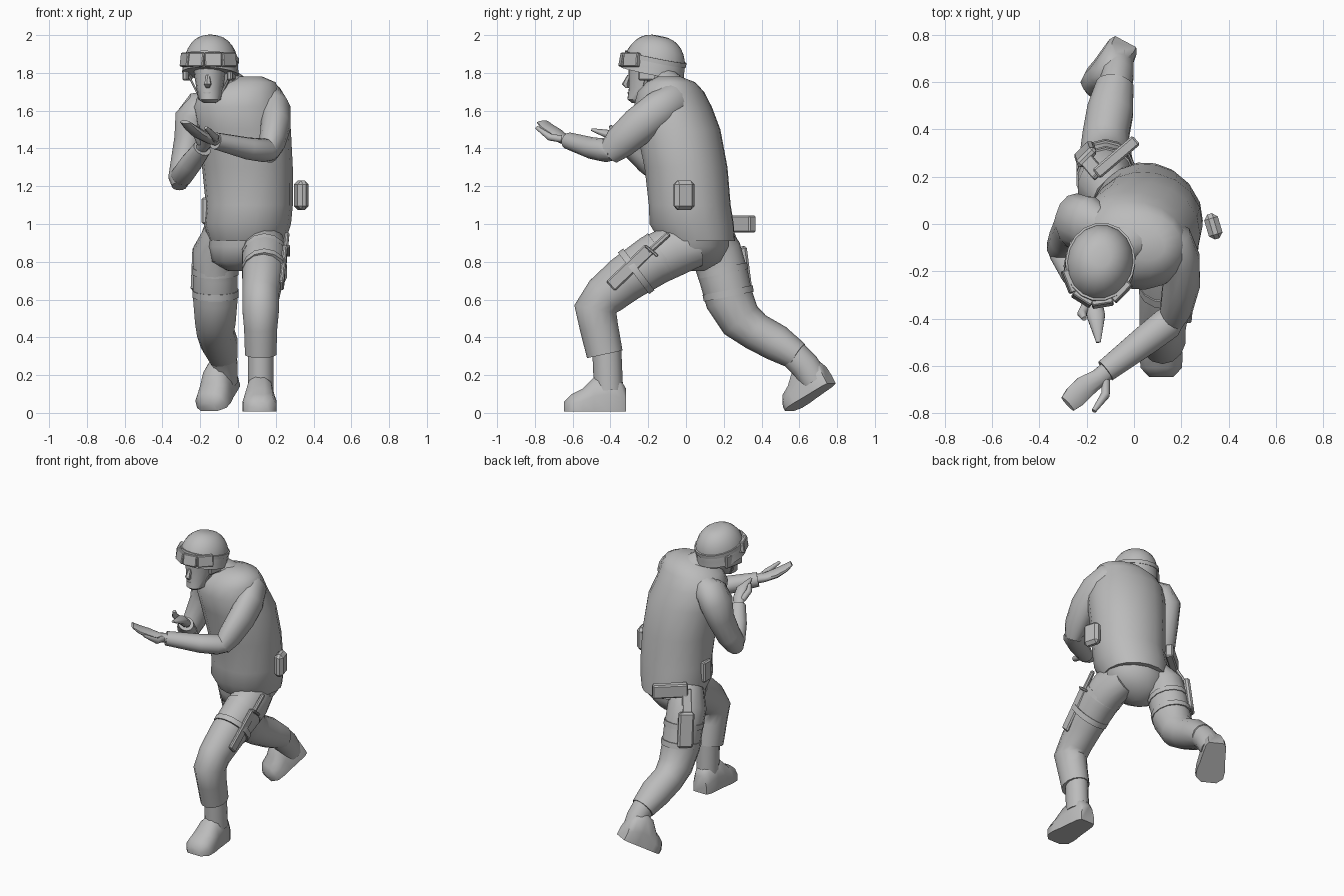
import bpy, bmesh, math
from mathutils import Vector, Matrix

if "Cube" in bpy.data.objects:
    bpy.data.objects.remove(bpy.data.objects["Cube"], do_unlink=True)

shade = .5
grey = bpy.data.materials.new("plain grey")
grey.use_nodes = True
grey.diffuse_color = (shade, shade, shade, 1)
grey.node_tree.nodes["Principled BSDF"].inputs["Base Color"].default_value = grey.diffuse_color

RIGHTWARD = Vector((1, 0, 0))
FORWARD = Vector((0, -1, 0))
UP = Vector((0, 0, 1))


def finish(name, bm, angle):
    """Turn the bmesh into a shaded grey object."""
    bmesh.ops.recalc_face_normals(bm, faces=bm.faces)
    mesh = bpy.data.meshes.new(name)
    bm.to_mesh(mesh)
    bm.free()
    mesh.materials.append(grey)
    part = bpy.data.objects.new(name, mesh)
    bpy.context.collection.objects.link(part)
    bpy.ops.object.select_all(action='DESELECT')
    part.select_set(True)
    bpy.context.view_layer.objects.active = part
    bpy.ops.object.shade_smooth_by_angle(angle=math.radians(angle))


def loft(name, stations, depth=1, end_depth=None, side=RIGHTWARD, along=None, sides=14, power=1):
    """Skin rings (x, y, z, half width) along a path; depth is the ring's ratio."""
    bm = bmesh.new()
    points = [Vector(station[:3]) for station in stations]
    last = len(points) - 1
    rings = []
    for index, station in enumerate(stations):
        tangent = along or points[min(index + 1, last)] - points[max(index - 1, 0)]
        tangent = tangent.normalized()
        across = (side - tangent * side.dot(tangent)).normalized()
        ratio = depth if end_depth is None else depth + (end_depth - depth) * index / last
        through = tangent.cross(across) * ratio
        ring = []
        for step in range(sides):
            turn = math.tau * (step + .5) / sides
            c, s = [math.copysign(abs(v) ** power, v) for v in (math.cos(turn), math.sin(turn))]
            ring.append(bm.verts.new(points[index] + (across * c + through * s) * station[3]))
        rings.append(ring)
    for low, high in zip(rings, rings[1:]):
        for step in range(sides):
            after = (step + 1) % sides
            bm.faces.new((low[step], low[after], high[after], high[step]))
    bm.faces.new(rings[0])
    bm.faces.new(rings[-1])
    finish(name, bm, 50)


def bar(name, start, end, width, thick, normal=RIGHTWARD, bevel=.008):
    """Bevelled box from start to end, thin along the normal."""
    start, end = Vector(start), Vector(end)
    tangent = (end - start).normalized()
    across = Vector(normal).cross(tangent).normalized()
    axes = (tangent * (end - start).length, across * width, tangent.cross(across) * thick)
    frame = Matrix(axes).transposed().to_4x4()
    frame.translation = (start + end) / 2
    bm = bmesh.new()
    bmesh.ops.create_cube(bm, size=1, matrix=frame)
    bmesh.ops.bevel(bm, geom=bm.edges[:], offset=bevel, segments=1, affect='EDGES')
    finish(name, bm, 30)


def strap(name, centre, direction, radius, depth):
    """Short band around a thigh."""
    centre = Vector(centre)
    end = centre + Vector(direction).normalized() * .035
    loft(name, [(*centre, radius), (*end, radius)], depth)


# Torso: hunched jacket, twisted a little, over the hips
twist = Vector((1, -.2, 0)).normalized()
loft("jacket", [
    (.05, .06, .91, .2), (.05, .03, 1, .23), (.06, .02, 1.1, .23), (.05, 0, 1.3, .24),
    (.03, -.04, 1.5, .25), (0, -.07, 1.62, .24), (.01, -.08, 1.7, .21),
    (.04, -.08, 1.75, .16), (.05, -.09, 1.78, .08)],
    depth=1, end_depth=.77, side=twist, along=UP, sides=18, power=.95)
loft("hips", [(0, .05, .75, .05), (.01, .05, .8, .15), (.04, .05, .88, .2), (.05, .05, 1, .2)],
     depth=.9, side=twist, along=UP)

# Head and neck
loft("neck", [(0, -.06, 1.66, .13), (-.06, -.1, 1.74, .09), (-.13, -.16, 1.8, .08)], depth=.9)
loft("face", [(-.15, -.25, 1.64, .03), (-.15, -.24, 1.66, .06), (-.15, -.22, 1.72, .07),
              (-.15, -.21, 1.78, .08), (-.15, -.2, 1.9, .09)],
     depth=1.2, side=twist, along=UP)
loft("nose", [(-.16, -.3, 1.79, .01), (-.16, -.32, 1.74, .02), (-.16, -.31, 1.72, .01)],
     side=twist, along=UP, sides=6)
loft("mouth", [(-.16, -.28, 1.7, .03), (-.16, -.28, 1.69, .03)], side=twist, along=UP, sides=8)

# Helmet: a dome tipped up at the brow, with a flared rim and a band
crown = Vector((.05, .2, 1)).normalized()
brow = Vector((-.145, -.17, 1.83))
dome = [(*(brow - crown * .035), .15)]
for step in range(8):
    turn = step / 8 * math.pi / 2
    dome.append((*(brow + crown * .17 * math.sin(turn)), .145 * math.cos(turn) ** .8))
loft("helmet", dome, depth=1.15, side=twist, along=crown, sides=18)
loft("helmet_band", [(*(brow + crown * lift), .147) for lift in (.03, .055)],
     depth=1.15, side=twist, along=crown, sides=18)
middle = Vector((-.15, -.16, 1.85))
for hand in (-1, 1):
    ear = middle + twist * hand * .12
    bar("ear_guard", ear, ear - UP * .09, width=.14, thick=.03, normal=twist)
    bar("chin_strap", ear + FORWARD * .02 - UP * .05, middle + twist * hand * .05 + FORWARD * .06 - UP * .19,
        width=.02, thick=.01, normal=twist, bevel=.002)

# Goggles: lenses wrapped around the front of the helmet
ahead = twist.cross(UP)
rim = []
for step in range(5):
    turn = math.radians(35 * (step - 2))
    rim.append(brow + crown * .04 + twist * .15 * math.sin(turn) + ahead * .18 * math.cos(turn))
for start, end in zip(rim, rim[1:]):
    bar("goggle_lens", start, end, width=.075, thick=.03, normal=(end - start).cross(crown), bevel=.005)

# Left arm, reaching forward across the chest
reach = Vector((.6, -.8, 0))
loft("left_upper_arm", [
    (.1, -.02, 1.66, .07), (.17, -.07, 1.65, .08), (.2, -.15, 1.6, .08),
    (.2, -.25, 1.52, .08), (.18, -.35, 1.43, .07), (.16, -.41, 1.37, .05)], depth=1.25)
loft("left_forearm", [
    (.18, -.38, 1.38, .05), (.14, -.42, 1.39, .07), (.05, -.49, 1.4, .065), (-.12, -.62, 1.44, .05)],
    depth=.9, side=reach)
loft("left_hand", [
    (-.09, -.6, 1.44, .04), (-.15, -.65, 1.45, .04), (-.21, -.69, 1.48, .05),
    (-.25, -.73, 1.51, .05), (-.28, -.76, 1.54, .04)], depth=.8, end_depth=.25, side=reach, sides=10)
loft("left_thumb", [(-.12, -.66, 1.45, .02), (-.12, -.72, 1.46, .02), (-.17, -.79, 1.51, .01)], sides=8)

# Right arm, hanging down and folded up in front of the chest
loft("right_upper_arm", [
    (-.12, -.02, 1.64, .07), (-.19, 0, 1.61, .1), (-.24, .01, 1.55, .1), (-.26, -.01, 1.44, .08),
    (-.29, -.06, 1.31, .07), (-.31, -.1, 1.24, .06), (-.31, -.12, 1.2, .04)], depth=1.2)
loft("right_forearm", [(-.32, -.08, 1.22, .03), (-.3, -.12, 1.25, .06), (-.25, -.21, 1.32, .06),
                       (-.19, -.3, 1.4, .05)], depth=.9)
loft("right_hand", [(-.2, -.29, 1.39, .03), (-.17, -.34, 1.43, .04), (-.16, -.39, 1.47, .04),
                    (-.15, -.5, 1.5, .01)], depth=.7, sides=10)
loft("right_thumb", [(-.2, -.34, 1.43, .02), (-.22, -.38, 1.48, .02), (-.21, -.4, 1.52, .01)], sides=8)

# Legs: left one forward, right one trailing
loft("left_leg", [
    (.12, .06, .89, .1), (.14, -.06, .86, .12), (.14, -.17, .81, .12), (.13, -.32, .71, .11),
    (.12, -.43, .62, .1), (.12, -.48, .55, .1), (.12, -.46, .45, .09), (.12, -.43, .31, .085)],
    depth=1.13)
loft("right_leg", [
    (-.08, .1, .95, .1), (-.12, .16, .85, .12), (-.12, .2, .72, .12), (-.12, .23, .6, .12),
    (-.12, .29, .49, .11), (-.12, .37, .43, .1), (-.1, .48, .37, .1), (-.08, .59, .3, .08)],
    depth=1.15, end_depth=.95)

# Boots share one foot: heel at the origin, toe along -y, sole on the ground
foot = ((0, .12, .05), (.03, .17, .065), (.1, .2, .073), (.17, .18, .08),
        (.23, .12, .09), (.29, .09, .088), (.33, .05, .05))
outline = ((-1, 0), (1, 0), (1, .45), (.75, .85), (.3, 1), (-.3, 1), (-.75, .85), (-1, .45))
left_place = Matrix.Translation((.115, -.317, .008))
right_place = (Matrix.Translation((-.035, .77, .155)) @ Matrix.Rotation(math.radians(-28), 4, 'Z')
               @ Matrix.Rotation(math.radians(30), 4, 'X'))
for label, place, stretch in (("left_boot", left_place, 1), ("right_boot", right_place, .88)):
    bm = bmesh.new()
    rings = []
    for length, height, width in foot:
        rings.append([bm.verts.new((across * width, -length * stretch, rise * height))
                      for across, rise in outline])
    for back, front in zip(rings, rings[1:]):
        for step, corner in enumerate(back):
            bm.faces.new((back[step - 1], corner, front[step], front[step - 1]))
    bm.faces.new(rings[0])
    bm.faces.new(rings[-1])
    bm.transform(place)
    finish(label, bm, 50)
loft("left_boot_shaft", [(.12, -.42, .35, .07), (.12, -.41, .12, .07)], depth=1.1)
loft("right_boot_shaft", [(-.08, .57, .31, .07), (-.07, .63, .25, .07), (-.07, .68, .17, .07)], depth=1.1)

# Thigh straps
for centre in ((.14, -.12, .84), (.14, -.25, .76)):
    strap("left_thigh_strap", centre, (0, -.8, -.6), radius=.122, depth=1.13)
for centre in ((-.12, .19, .77), (-.12, .22, .65)):
    strap("right_thigh_strap", centre, (0, .2, -1), radius=.125, depth=1.08)

# Gear: knife, holster, pouches and a bar at the back of the belt
bar("knife_sheath", (.25, -.19, .87), (.23, -.4, .67), width=.07, thick=.025)
bar("knife_handle", (.26, -.09, .95), (.25, -.2, .85), width=.03, thick=.025)
bar("knife_guard", (.26, -.215, .885), (.26, -.15, .83), width=.015, thick=.03, bevel=.004)
slant = Vector((-.7, .7, 0))
bar("holster", (-.2, .28, .88), (-.21, .31, .65), width=.1, thick=.04, normal=slant, bevel=.012)
bar("holster_hanger", (-.15, .21, 1), (-.2, .27, .86), width=.06, thick=.02, normal=slant, bevel=.004)
bar("belt_bar", (-.16, .21, 1), (.01, .355, 1), width=.09, thick=.05, normal=(.65, -.76, 0))
bar("belt_pouch", (-.175, .03, 1), (-.175, .03, 1.14), width=.08, thick=.035)
bar("side_pouch", (.335, -.01, 1.075), (.335, -.01, 1.23), width=.11, thick=.06,
    normal=(1, .3, 0), bevel=.02)
